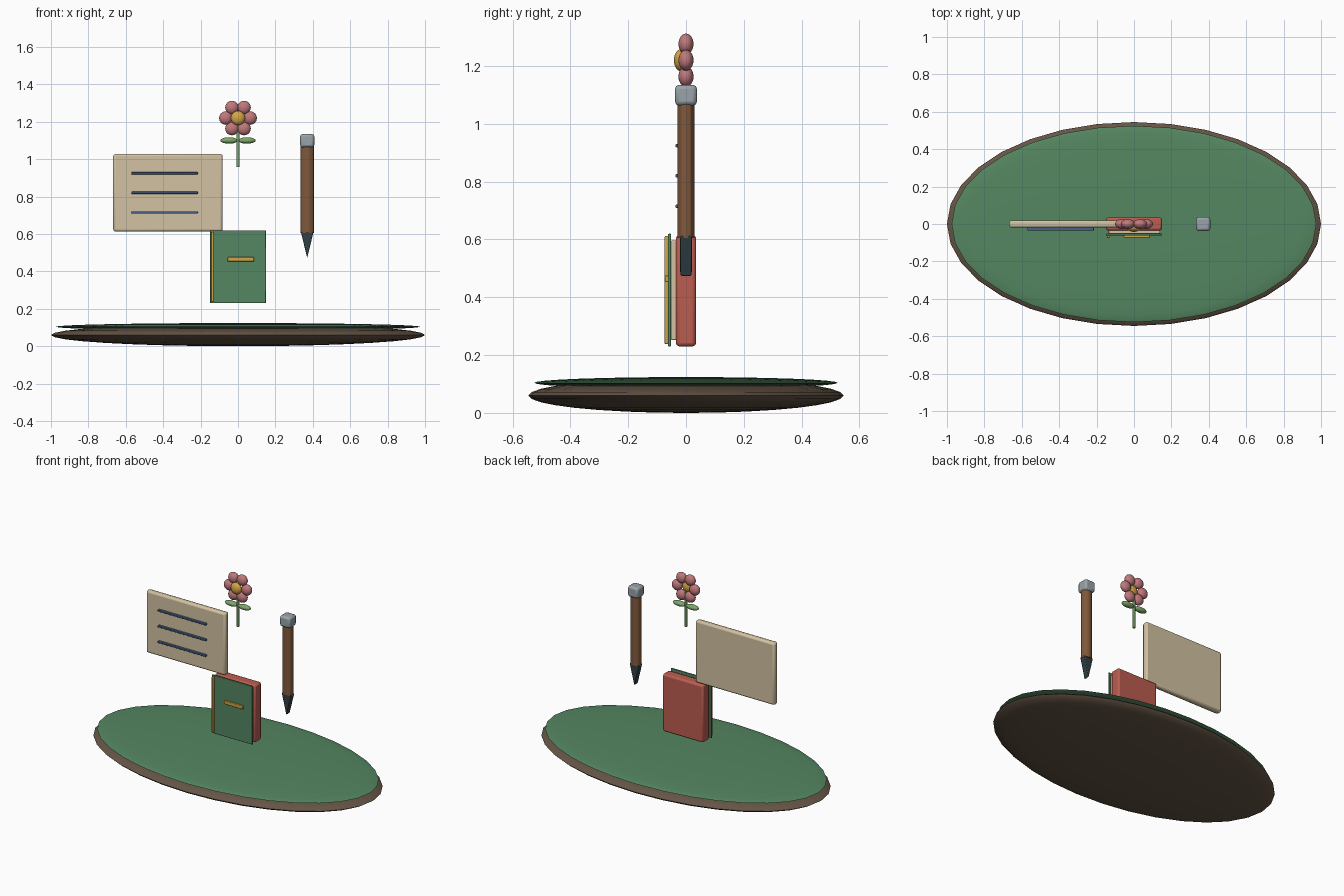
import bpy, bmesh, math

if "Cube" in bpy.data.objects:
    bpy.data.objects.remove(bpy.data.objects["Cube"])

def mat(name, r, g, b):
    m = bpy.data.materials.new(name)
    m.diffuse_color = (r, g, b, 1)
    m.use_nodes = True
    m.node_tree.nodes["Principled BSDF"].inputs["Base Color"].default_value = m.diffuse_color
    return m

GREEN = mat("green", 0.09, 0.24, 0.12)
BROWN = mat("dark_brown", 0.13, 0.09, 0.06)
RED = mat("red", 0.50, 0.11, 0.08)
CREAM = mat("cream", 0.65, 0.54, 0.36)
GOLD = mat("gold", 0.66, 0.38, 0.06)
BLUE = mat("blue", 0.07, 0.12, 0.25)
WOOD = mat("wood", 0.22, 0.10, 0.045)
DARK = mat("lead", 0.03, 0.05, 0.06)
STEEL = mat("steel", 0.32, 0.37, 0.40)
PINK = mat("pink", 0.53, 0.19, 0.20)
LEAF = mat("leaf", 0.20, 0.38, 0.14)

def finish(name, m, bevel=0):
    o = bpy.context.object
    o.name = name
    o.data.materials.append(m)
    bpy.ops.object.transform_apply(location=False, rotation=True, scale=True)
    if bevel:
        b = o.modifiers.new("bevel", "BEVEL")
        b.width, b.segments = bevel, 2
    bpy.ops.object.shade_smooth_by_angle()
    return o

def box(name, m, x, y, z, bevel=0):
    """Box from (min, max) pairs."""
    bpy.ops.mesh.primitive_cube_add(size=1, location=[sum(p) / 2 for p in (x, y, z)])
    bpy.context.object.scale = [p[1] - p[0] for p in (x, y, z)]
    return finish(name, m, bevel)

def ball(name, m, loc, radii, seg=24, rings=12):
    bpy.ops.mesh.primitive_uv_sphere_add(segments=seg, ring_count=rings, location=loc)
    bpy.context.object.scale = radii
    return finish(name, m)

# Oval base with green top
ball("base", BROWN, (0, 0, 0.06), (1, 0.545, 0.06), 32, 16)
ball("base_top", GREEN, (0, 0, 0.104), (0.975, 0.525, 0.02), 32, 16)

# Book
box("book_block", RED, (-0.15, 0.15), (-0.035, 0.035), (0.23, 0.615), 0.012)
box("book_pages", CREAM, (-0.135, 0.14), (-0.052, -0.03), (0.252, 0.597), 0.004)
box("book_cover", GREEN, (-0.15, 0.15), (-0.062, -0.052), (0.23, 0.62), 0.003)
box("book_spine_strip", GOLD, (-0.145, -0.13), (-0.074, -0.06), (0.238, 0.612), 0.004)
box("book_label", GOLD, (-0.055, 0.085), (-0.073, -0.06), (0.453, 0.476), 0.003)

# Note card with ruled lines
box("card", CREAM, (-0.667, -0.082), (-0.02, 0.02), (0.613, 1.028), 0.012)
for i in range(3):
    z = 0.715 + 0.105 * i
    box(f"card_line_{i + 1}", BLUE, (-0.57, -0.215), (-0.036, -0.018), (z - 0.006, z + 0.006), 0.003)

# Pencil
bpy.ops.mesh.primitive_cylinder_add(vertices=12, radius=1, depth=0.47, location=(0.37, 0, 0.84))
bpy.context.object.scale = (0.035, 0.03, 1)
finish("pencil_body", WOOD)
box("pencil_cap", STEEL, (0.332, 0.408), (-0.038, 0.038), (1.063, 1.135), 0.014)

# Wedge tip: triangle profile extruded in depth
bm = bmesh.new()
face = bm.faces.new([bm.verts.new((x, -0.02, z)) for x, z in ((-0.034, 0.612), (0, 0.472), (0.034, 0.612))])
ext = bmesh.ops.extrude_face_region(bm, geom=[face])
for v in ext["geom"]:
    if isinstance(v, bmesh.types.BMVert):
        v.co.y += 0.04
bmesh.ops.recalc_face_normals(bm, faces=bm.faces)
mesh = bpy.data.meshes.new("pencil_tip")
bm.to_mesh(mesh)
bm.free()
tip = bpy.data.objects.new("pencil_tip", mesh)
tip.location.x = 0.37
bpy.context.collection.objects.link(tip)
bpy.ops.object.select_all(action="DESELECT")
bpy.context.view_layer.objects.active = tip
tip.select_set(True)
finish("pencil_tip", DARK, 0.004)

# Flower
for i in range(6):
    a = math.radians(60 * i)
    ball(f"petal_{i + 1}", PINK, (0.065 * math.cos(a), 0, 1.22 + 0.065 * math.sin(a)),
         (0.036, 0.026, 0.036))
ball("flower_centre", GOLD, (0, -0.018, 1.22), (0.038, 0.024, 0.038))
bpy.ops.mesh.primitive_cylinder_add(vertices=16, radius=0.008, depth=0.23, location=(0, 0, 1.073))
finish("stem", LEAF)
for side in (-1, 1):
    ball("leaf_left" if side < 0 else "leaf_right", LEAF, (side * 0.048, 0, 1.1), (0.046, 0.02, 0.017))
